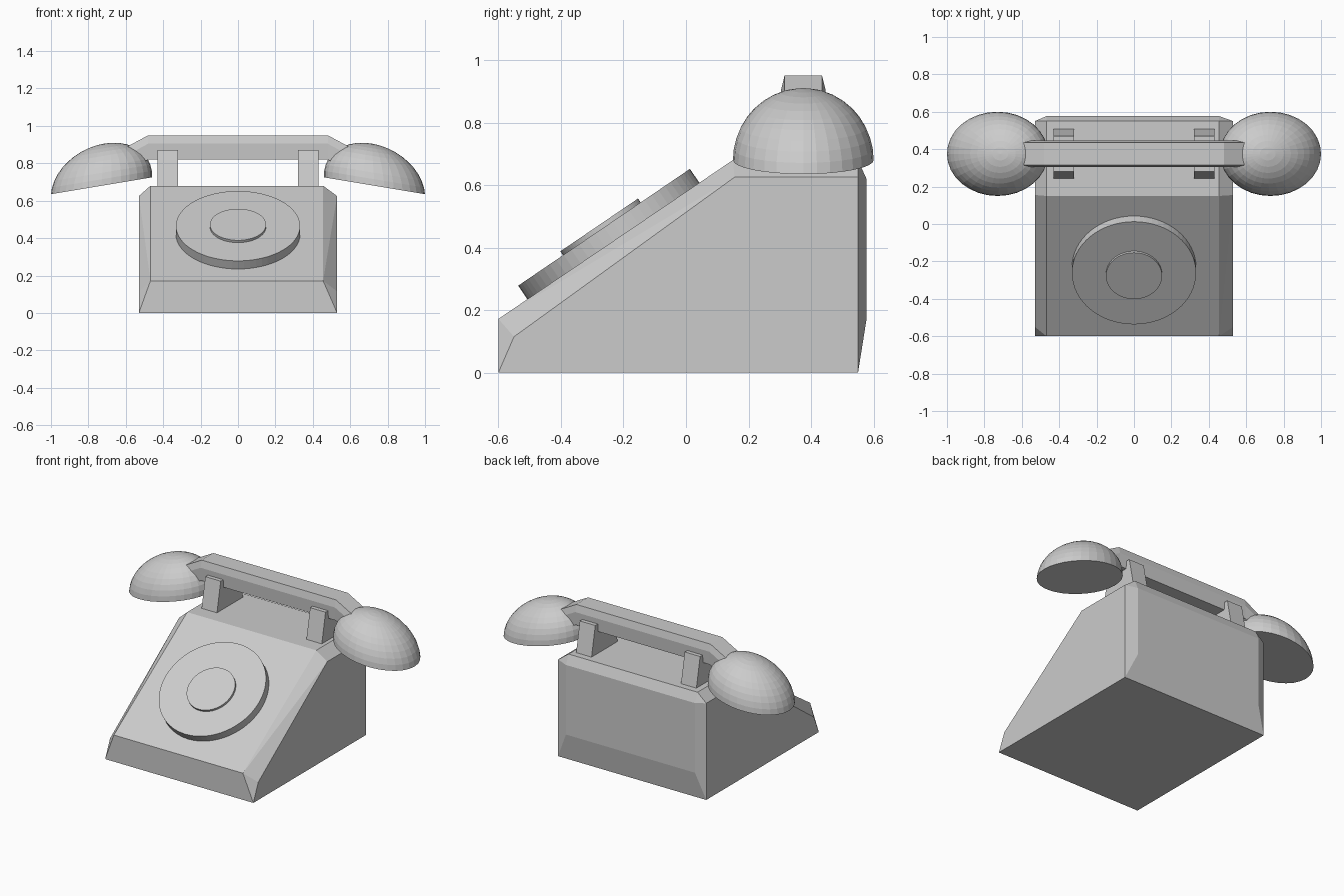
import bpy, bmesh, math
from mathutils import Matrix, Vector

if "Cube" in bpy.data.objects:
    bpy.data.objects.remove(bpy.data.objects["Cube"])


def finish(bm, name):
    bmesh.ops.recalc_face_normals(bm, faces=bm.faces)
    me = bpy.data.meshes.new(name)
    bm.to_mesh(me)
    bm.free()
    ob = bpy.data.objects.new(name, me)
    bpy.context.collection.objects.link(ob)
    return ob


def hull(points, name):
    bm = bmesh.new()
    for p in points:
        bm.verts.new(p)
    bmesh.ops.convex_hull(bm, input=bm.verts)
    bmesh.ops.dissolve_limit(bm, angle_limit=math.radians(1), verts=bm.verts, edges=bm.edges)
    return finish(bm, name)


def loft(rings, name):
    bm = bmesh.new()
    rows = [[bm.verts.new(p) for p in r] for r in rings]
    n = len(rows[0])
    for a, b in zip(rows, rows[1:]):
        for i in range(n):
            j = (i + 1) % n
            bm.faces.new((a[i], a[j], b[j], b[i]))
    bm.faces.new(rows[0])
    bm.faces.new(rows[-1])
    return finish(bm, name)


# Wedge body: side outline plus inset top/front/back outline form the chamfers
side = [(-0.6, 0), (0.55, 0), (-0.55, 0.115), (0.155, 0.625), (0.55, 0.625)]
ridge = [(-0.6, 0.172), (0.15, 0.68), (0.55, 0.68), (0.577, 0.62), (0.577, 0.17)]
hull([(x, y, z) for x in (-0.53, 0.53) for y, z in side]
     + [(x, y, z) for x in (-0.468, 0.455) for y, z in ridge], "body")

# Dial discs lying on the sloped face
slope = math.atan2(0.51, 0.75)
tilt = Matrix.Rotation(slope, 4, 'X')
normal = Vector((0, -math.sin(slope), math.cos(slope)))
for name, r, top, depth in (("dial", 0.332, (0, -0.262, 0.465), 0.07),
                            ("dial_centre", 0.15, (0, -0.2775, 0.4725), 0.03)):
    bm = bmesh.new()
    mat = Matrix.Translation(Vector(top) - normal * depth / 2) @ tilt
    bmesh.ops.create_cone(bm, cap_ends=True, segments=64, radius1=r, radius2=r,
                          depth=depth, matrix=mat)
    finish(bm, name)

# Handle: six-sided bar with drooping ends
CY = 0.375
section = [(-0.06, 0.95), (0.06, 0.95), (0.071, 0.905),
           (0.066, 0.82), (-0.066, 0.82), (-0.071, 0.905)]
loft([[(x, CY + y, z - drop) for y, z in section]
      for x, drop in ((-0.6, 0.065), (-0.48, 0), (0.48, 0), (0.6, 0.065))], "handle")

for s, label in ((-1, "left"), (1, "right")):
    # Cradle post
    hull([(s * x, CY + k * y, z) for x in (0.32, 0.43) for k in (-1, 1)
          for y, z in ((0.137, 0.66), (0.095, 0.87))], label + "_cradle_post")

    # Receiver cup: half sphere, stretched and sheared so the rim slopes outward
    bm = bmesh.new()
    bmesh.ops.create_uvsphere(bm, u_segments=32, v_segments=20, radius=1)
    bmesh.ops.delete(bm, geom=[v for v in bm.verts if v.co.z < -0.001], context='VERTS')
    bmesh.ops.holes_fill(bm, edges=[e for e in bm.edges if e.is_boundary], sides=0)
    shape = Matrix(((s * 0.27, 0, s * -0.015, s * 0.73),
                    (0, 0.225, 0, CY),
                    (-0.045, 0, 0.2255, 0.68),
                    (0, 0, 0, 1)))
    bmesh.ops.transform(bm, matrix=shape, verts=bm.verts)
    finish(bm, label + "_receiver_cup")
